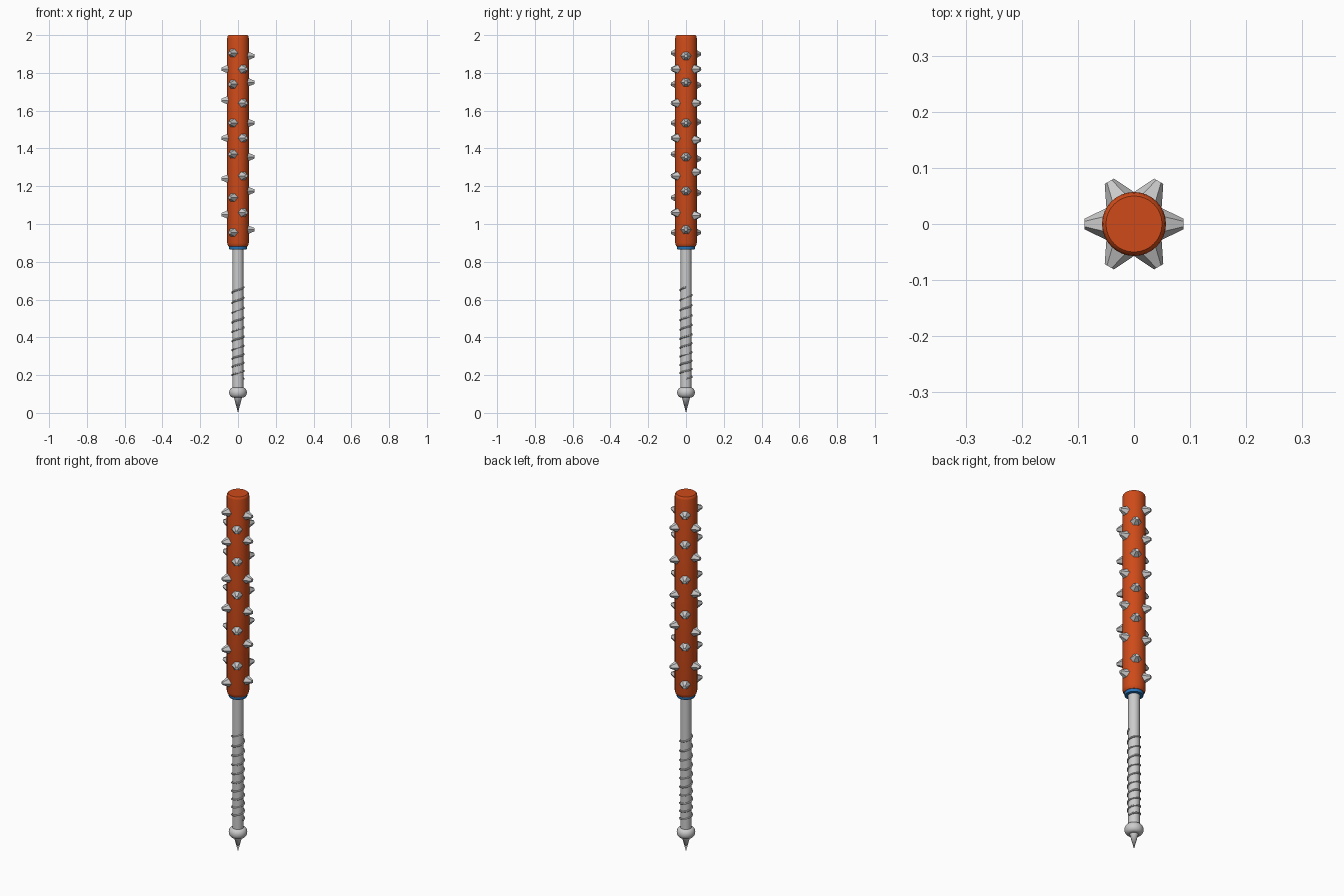
import bpy, bmesh, math
from mathutils import Matrix, Vector

if "Cube" in bpy.data.objects:
    bpy.data.objects.remove(bpy.data.objects["Cube"])


def material(name, rgb):
    m = bpy.data.materials.new(name)
    m.diffuse_color = (*rgb, 1)
    m.use_nodes = True
    m.node_tree.nodes["Principled BSDF"].inputs["Base Color"].default_value = m.diffuse_color
    return m


def finish(obj, mat=None, smooth=True):
    bpy.ops.object.select_all(action='DESELECT')
    obj.select_set(True)
    bpy.context.view_layer.objects.active = obj
    if mat:
        obj.data.materials.append(mat)
    if smooth:
        bpy.ops.object.shade_smooth_by_angle(angle=math.radians(40))
    return obj


def lathe(name, profile, mat=None, sides=32):
    """Revolve (radius, z) points, bottom to top, around the z axis."""
    bm = bmesh.new()
    rings = []
    for r, z in profile:
        if r == 0:
            rings.append([bm.verts.new((0, 0, z))] * sides)
        else:
            rings.append([bm.verts.new((r * math.cos(a), r * math.sin(a), z))
                          for a in (2 * math.pi * i / sides for i in range(sides))])
    for low, high in zip(rings, rings[1:]):
        for i in range(sides):
            j = (i + 1) % sides
            bm.faces.new(dict.fromkeys((low[i], low[j], high[j], high[i])))
    if profile[0][0]:
        bm.faces.new(rings[0][::-1])
    if profile[-1][0]:
        bm.faces.new(rings[-1])
    mesh = bpy.data.meshes.new(name)
    bm.to_mesh(mesh)
    bm.free()
    obj = bpy.data.objects.new(name, mesh)
    bpy.context.collection.objects.link(obj)
    return finish(obj, mat)


red = material("red", (0.62, 0.07, 0.01))
blue = material("blue", (0.02, 0.18, 0.5))

# Club head with softened rims, collar and handle
lathe("club_head", [(0.049, 0.88), (0.054, 0.887), (0.057, 0.90), (0.057, 1.985),
                    (0.055, 1.995), (0.05, 2.0)], red)
lathe("collar", [(0.045, 0.865), (0.047, 0.868), (0.047, 0.885), (0.045, 0.888)], blue)
lathe("handle", [(0.029, 0.10), (0.029, 0.885)])

# Rounded pommel and its pointed tip
pommel = [(0.024, 0.081)]
for k in range(9):
    a = math.radians(-80 + 20 * k)
    pommel.append((0.026 + 0.021 * math.cos(a), 0.108 + 0.027 * math.sin(a)))
lathe("pommel", pommel + [(0.024, 0.135)])
lathe("pommel_point", [(0, 0), (0.023, 0.088)], sides=24)

# Wire wound up the handle, with the turns opening towards the top
turns, steps = 10, 24
curve = bpy.data.curves.new("grip_wire", 'CURVE')
curve.dimensions = '3D'
curve.bevel_depth = 0.0045
curve.bevel_resolution = 1
curve.use_fill_caps = True
spline = curve.splines.new('POLY')
count = turns * steps
spline.points.add(count)
for i, p in enumerate(spline.points):
    t = i / count
    a = 2 * math.pi * turns * t
    p.co = (0.031 * math.cos(a), 0.031 * math.sin(a), 0.18 + 0.41 * t + 0.075 * t * t, 1)
wire = bpy.data.objects.new("grip_wire", curve)
bpy.context.collection.objects.link(wire)
finish(wire, smooth=False)
bpy.ops.object.convert(target='MESH')
finish(bpy.context.object)

# Blunt six-sided spikes: column angle -> heights
columns = {
    0: (0.97, 1.175, 1.355, 1.535, 1.75, 1.89),
    60: (1.045, 1.275, 1.445, 1.64, 1.82),
    120: (0.955, 1.165, 1.345, 1.54, 1.735, 1.90),
    180: (1.05, 1.24, 1.455, 1.655, 1.82),
    240: (0.955, 1.14, 1.37, 1.535, 1.74, 1.905),
    300: (1.06, 1.255, 1.455, 1.64, 1.82),
}
bm = bmesh.new()
for angle, heights in columns.items():
    a = math.radians(angle)
    out = Vector((math.cos(a), math.sin(a), 0))
    side = Vector((-math.sin(a), math.cos(a), 0))
    up = Vector((0, 0, 1))
    for z in heights:
        m = Matrix((side, up, out)).transposed().to_4x4()
        m.translation = out * 0.067 + up * z
        bmesh.ops.create_cone(bm, cap_ends=True, segments=6, radius1=0.030,
                              radius2=0.0095, depth=0.042,
                              matrix=m @ Matrix.Rotation(math.pi / 2, 4, 'Z'))
mesh = bpy.data.meshes.new("spikes")
bm.to_mesh(mesh)
bm.free()
spikes = bpy.data.objects.new("spikes", mesh)
bpy.context.collection.objects.link(spikes)
